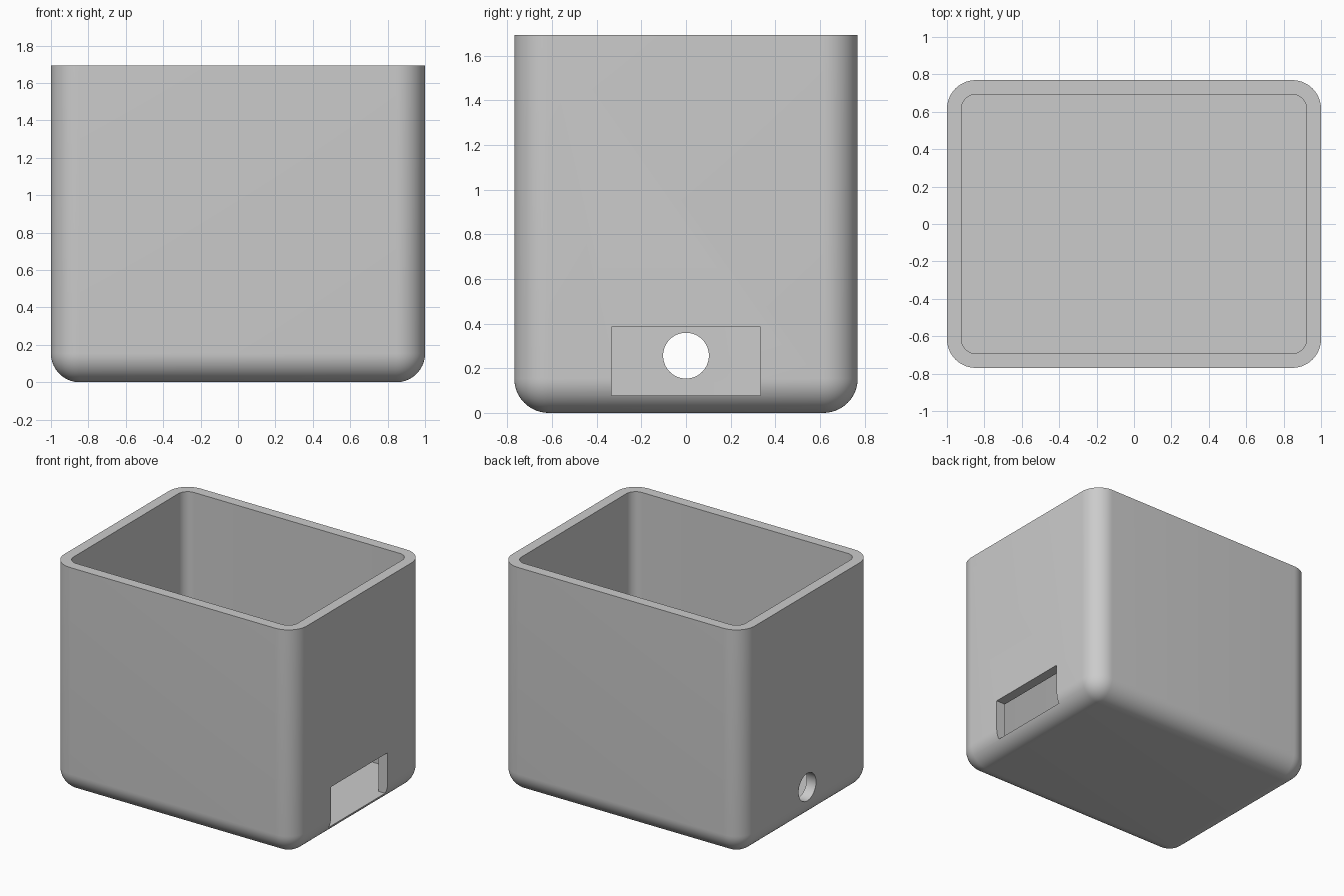
import bpy, bmesh, math
from mathutils import Matrix, Vector

old = bpy.data.objects.get("Cube")
if old:
    bpy.data.objects.remove(old, do_unlink=True)

MM = 1 / 39                       # designed in millimetres, 78 mm wide
W, D, H = 78 * MM, 60 * MM, 66 * MM
WALL, RADIUS = 3 * MM, 6 * MM

grey = bpy.data.materials.new("plain grey")
grey.use_nodes = True
colour = (0.6, 0.6, 0.6, 1)
grey.diffuse_color = colour
grey.node_tree.nodes["Principled BSDF"].inputs["Base Color"].default_value = colour


def make_object(name, bm):
    mesh = bpy.data.meshes.new(name)
    bm.to_mesh(mesh)
    bm.free()
    mesh.materials.append(grey)
    obj = bpy.data.objects.new(name, mesh)
    bpy.context.collection.objects.link(obj)
    return obj


def box(name, low, high, radius=0, round_bottom=False):
    """Box between two corners, with rounded uprights and optionally a rounded base."""
    low, high = Vector(low), Vector(high)
    bm = bmesh.new()
    bmesh.ops.create_cube(bm, size=1, matrix=Matrix.Translation((low + high) / 2)
                          @ Matrix.Diagonal((*(high - low), 1)))
    if radius:
        def chosen(edge):
            a, b = (v.co.z for v in edge.verts)
            return abs(a - b) > 0.1 or (round_bottom and max(a, b) < low.z + 0.01)
        bmesh.ops.bevel(bm, geom=[e for e in bm.edges if chosen(e)], offset=radius,
                        offset_type='OFFSET', segments=14, profile=0.5, affect='EDGES')
    return make_object(name, bm)


def cut(target, cutter):
    mod = target.modifiers.new(cutter.name, 'BOOLEAN')
    mod.operation, mod.solver, mod.object = 'DIFFERENCE', 'EXACT', cutter
    bpy.context.view_layer.objects.active = target
    bpy.ops.object.modifier_apply(modifier=mod.name)
    bpy.data.objects.remove(cutter, do_unlink=True)


# Outer shell: open box with rounded uprights and base
shell = box("box_shell", (-W / 2, -D / 2, 0), (W / 2, D / 2, H), RADIUS, True)

# Hollow interior with a flat floor
cut(shell, box("cavity", (WALL - W / 2, WALL - D / 2, WALL),
               (W / 2 - WALL, D / 2 - WALL, H + 0.2), RADIUS - WALL))

# Rectangular slot in the left wall, level with the floor
cut(shell, box("wall_slot", (W / 2 - 2 * WALL, -13 * MM, WALL),
               (W / 2 + 0.1, 13 * MM, 15 * MM)))

# Round cable hole in the right wall
bm = bmesh.new()
bmesh.ops.create_cone(bm, cap_ends=True, segments=64, radius1=4 * MM, radius2=4 * MM,
                      depth=6 * WALL, matrix=Matrix.Translation((-W / 2, 0, 10 * MM))
                      @ Matrix.Rotation(math.pi / 2, 4, 'Y'))
cut(shell, make_object("cable_hole", bm))

bpy.ops.object.select_all(action='DESELECT')
shell.select_set(True)
bpy.context.view_layer.objects.active = shell
bpy.ops.object.shade_smooth_by_angle(angle=math.radians(30))
